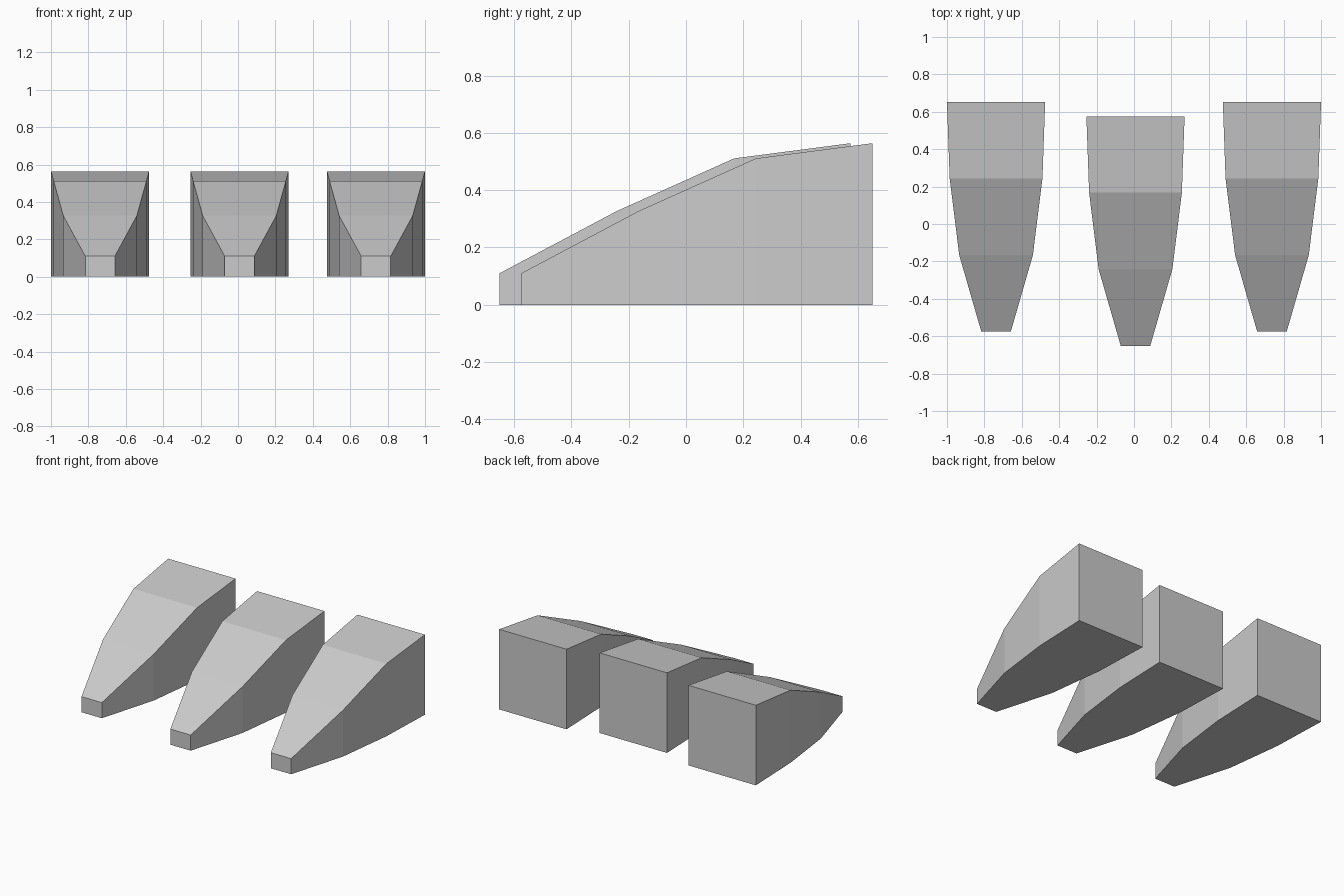
import bpy
import bmesh

if "Cube" in bpy.data.objects:
    bpy.data.objects.remove(bpy.data.objects["Cube"])

# Toe cross-sections from tip to back: (y, half width, height)
SECTIONS = [(-0.613, 0.079, 0.11), (-0.204, 0.197, 0.327),
            (0.206, 0.248, 0.511), (0.613, 0.2625, 0.564)]


def make_toe(name, x, y):
    """Loft rectangular sections into one closed tapered toe."""
    bm = bmesh.new()
    rings = [[bm.verts.new(p) for p in ((-w, sy, 0), (w, sy, 0), (w, sy, h), (-w, sy, h))]
             for sy, w, h in SECTIONS]
    for a, b in zip(rings, rings[1:]):
        for i in range(4):
            j = (i + 1) % 4
            bm.faces.new((a[i], a[j], b[j], b[i]))
    bm.faces.new(rings[0])
    bm.faces.new(rings[-1])
    bmesh.ops.recalc_face_normals(bm, faces=bm.faces)
    mesh = bpy.data.meshes.new(name)
    bm.to_mesh(mesh)
    bm.free()
    toe = bpy.data.objects.new(name, mesh)
    toe.location = (x, y, 0)
    bpy.context.collection.objects.link(toe)


# Three toes, the middle one set forward
make_toe("left_toe", -0.7375, 0.038)
make_toe("middle_toe", 0.008, -0.038)
make_toe("right_toe", 0.7375, 0.038)
